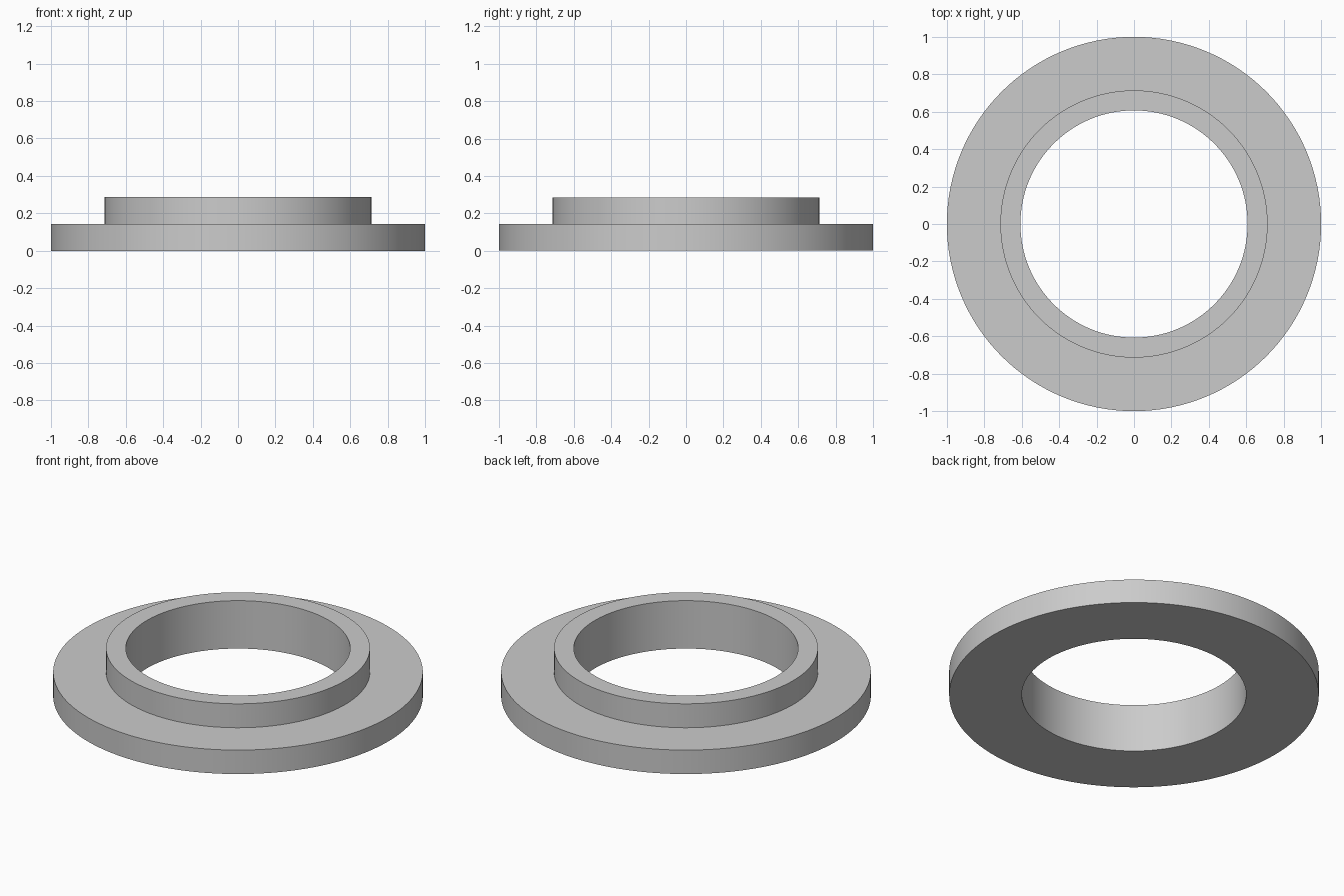
import bpy
import bmesh
from math import cos, sin, tau, radians

cube = bpy.data.objects.get("Cube")
if cube:
    bpy.data.objects.remove(cube, do_unlink=True)

SEGMENTS = 128
BORE, COLLAR, RIM = 0.607, 0.714, 1.0
STEP, TOP = 0.143, 0.286

# Plain grey material
grey = bpy.data.materials.new("light_grey")
grey.use_nodes = True
colour = (0.6, 0.6, 0.6, 1)
grey.diffuse_color = colour
grey.node_tree.nodes["Principled BSDF"].inputs["Base Color"].default_value = colour


def lathe_ring(name, profile):
    """Revolve a closed (radius, height) profile around z."""
    bm = bmesh.new()
    rings = []
    for i in range(SEGMENTS):
        a = tau * i / SEGMENTS
        rings.append([bm.verts.new((r * cos(a), r * sin(a), z)) for r, z in profile])
    count = len(profile)
    for i, ring in enumerate(rings):
        following = rings[(i + 1) % SEGMENTS]
        for j in range(count):
            k = (j + 1) % count
            bm.faces.new((ring[j], following[j], following[k], ring[k]))
    bmesh.ops.recalc_face_normals(bm, faces=bm.faces)
    mesh = bpy.data.meshes.new(name)
    bm.to_mesh(mesh)
    bm.free()
    mesh.materials.append(grey)
    obj = bpy.data.objects.new(name, mesh)
    bpy.context.collection.objects.link(obj)
    return obj


# Flange with raised collar around an open bore
flange = lathe_ring("flanged_ring", [
    (BORE, 0), (RIM, 0), (RIM, STEP),
    (COLLAR, STEP), (COLLAR, TOP), (BORE, TOP),
])

# Smooth round walls with crisp edges
bpy.ops.object.select_all(action="DESELECT")
flange.select_set(True)
bpy.context.view_layer.objects.active = flange
bpy.ops.object.shade_smooth_by_angle(angle=radians(30))
